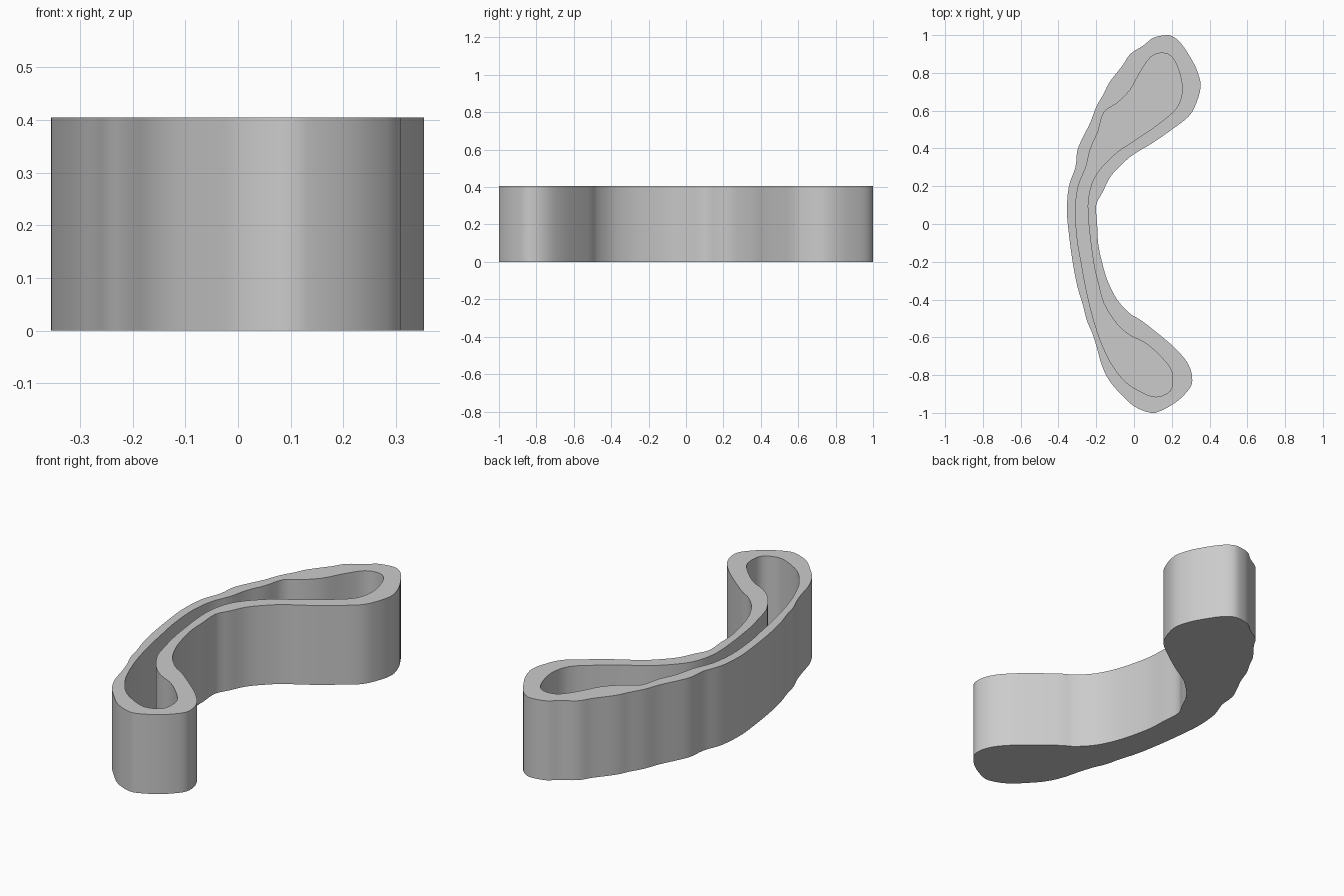
import bpy
import bmesh
import math
from mathutils import Vector

if "Cube" in bpy.data.objects:
    bpy.data.objects.remove(bpy.data.objects["Cube"])

HEIGHT, FLOOR = 0.405, 0.04

# Outer outline of the curved tray, anticlockwise from the back tip
OUTER = [(.17, 1), (.10, .985), (.05, .945), (-.02, .90), (-.06, .84), (-.13, .75),
         (-.16, .69), (-.20, .62), (-.23, .54), (-.27, .46), (-.30, .39), (-.31, .30),
         (-.345, .20), (-.355, .07), (-.345, -.05), (-.325, -.20), (-.30, -.33),
         (-.27, -.43), (-.25, -.51), (-.22, -.58), (-.195, -.66), (-.17, -.75),
         (-.13, -.83), (-.07, -.90), (0, -.965), (.09, -1), (.15, -.985), (.22, -.945),
         (.27, -.90), (.305, -.85), (.305, -.79), (.28, -.73), (.23, -.67), (.17, -.615),
         (.09, -.55), (.03, -.505), (-.02, -.475), (-.09, -.40), (-.14, -.30),
         (-.17, -.20), (-.19, -.10), (-.195, 0), (-.20, .10), (-.165, .17), (-.125, .25),
         (-.06, .32), (0, .37), (.10, .43), (.20, .50), (.29, .57), (.33, .64),
         (.353, .73), (.335, .81), (.30, .88), (.25, .955), (.21, .99)]

# Outline of the cavity, narrow in the middle and wide at both ends
INNER = [(.15, .905), (.09, .885), (.03, .80), (-.02, .71), (-.09, .64), (-.16, .59),
         (-.19, .49), (-.23, .40), (-.255, .30), (-.295, .20), (-.31, .07), (-.30, -.08),
         (-.28, -.20), (-.25, -.36), (-.21, -.52), (-.16, -.66), (-.11, -.755),
         (-.04, -.84), (.05, -.895), (.12, -.915), (.19, -.885), (.205, -.82),
         (.19, -.76), (.13, -.69), (.06, -.63), (-.02, -.59), (-.09, -.53), (-.16, -.42),
         (-.19, -.31), (-.21, -.23), (-.235, -.05), (-.245, .10), (-.225, .21),
         (-.18, .29), (-.09, .38), (0, .44), (.13, .53), (.23, .62), (.255, .72),
         (.235, .82), (.20, .885)]


def smooth_loop(pts, steps=3):
    """Closed Catmull-Rom curve through the points."""
    p = [Vector(q) for q in pts]
    n, out = len(p), []
    for i in range(n):
        a, b, c, d = p[i - 1], p[i], p[(i + 1) % n], p[(i + 2) % n]
        for s in range(steps):
            t = s / steps
            out.append(0.5 * (2 * b + (c - a) * t + (2 * a - 5 * b + 4 * c - d) * t ** 2
                              + (3 * b - a - 3 * c + d) * t ** 3))
    return out


def add_ring(bm, pts, z):
    verts = [bm.verts.new((p.x, p.y, z)) for p in pts]
    edges = [bm.edges.new((verts[i - 1], verts[i])) for i in range(len(verts))]
    return verts, edges


def add_wall(bm, low, high):
    for i in range(len(low)):
        bm.faces.new((low[i - 1], low[i], high[i], high[i - 1]))


def fill(bm, edges, up):
    bmesh.ops.triangle_fill(bm, use_beauty=True, use_dissolve=False, edges=edges,
                            normal=(0, 0, up))


outer, inner = smooth_loop(OUTER), smooth_loop(INNER)
bm = bmesh.new()
base_v, base_e = add_ring(bm, outer, 0)
rim_v, rim_e = add_ring(bm, outer, HEIGHT)
lip_v, lip_e = add_ring(bm, inner, HEIGHT)
floor_v, floor_e = add_ring(bm, inner, FLOOR)

# Underside, top rim and cavity floor, then the outer and inner walls
fill(bm, base_e, -1)
fill(bm, rim_e + lip_e, 1)
fill(bm, floor_e, 1)
add_wall(bm, base_v, rim_v)
add_wall(bm, floor_v, lip_v)
bmesh.ops.recalc_face_normals(bm, faces=bm.faces[:])

mesh = bpy.data.meshes.new("curved_tray")
bm.to_mesh(mesh)
bm.free()
tray = bpy.data.objects.new("curved_tray", mesh)
bpy.context.collection.objects.link(tray)

grey = bpy.data.materials.new("light grey")
grey.diffuse_color = (0.6, 0.6, 0.6, 1)
grey.use_nodes = True
grey.node_tree.nodes["Principled BSDF"].inputs["Base Color"].default_value = grey.diffuse_color
mesh.materials.append(grey)

bpy.context.view_layer.objects.active = tray
tray.select_set(True)
bpy.ops.object.shade_smooth_by_angle(angle=math.radians(30))
